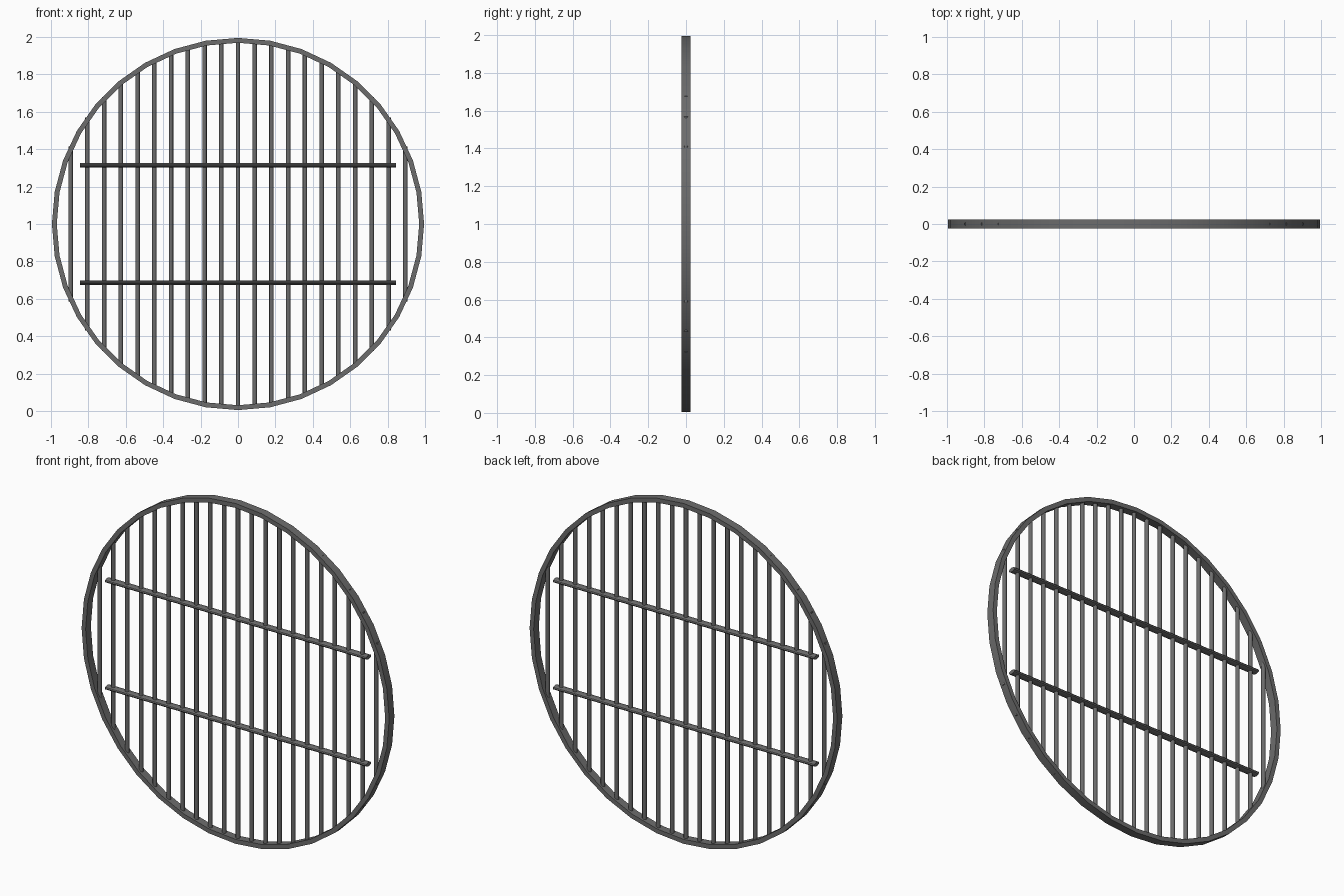
import bpy
import bmesh
from math import sqrt, pi
from mathutils import Matrix, Vector

cube = bpy.data.objects.get("Cube")
if cube:
    bpy.data.objects.remove(cube, do_unlink=True)

metal = bpy.data.materials.new("dark_grey_metal")
metal.use_nodes = True
COLOUR = (0.15, 0.15, 0.15, 1)
metal.diffuse_color = COLOUR
metal.node_tree.nodes["Principled BSDF"].inputs["Base Color"].default_value = COLOUR

CENTRE = Vector((0, 0, 1))
RADIUS = 0.995
ROD = 0.012


def finish(name, bm):
    """Turn a bmesh into a smooth-shaded object with sharp rims."""
    bmesh.ops.recalc_face_normals(bm, faces=bm.faces)
    mesh = bpy.data.meshes.new(name)
    bm.to_mesh(mesh)
    bm.free()
    mesh.materials.append(metal)
    obj = bpy.data.objects.new(name, mesh)
    bpy.context.collection.objects.link(obj)
    bpy.ops.object.select_all(action="DESELECT")
    obj.select_set(True)
    bpy.context.view_layer.objects.active = obj
    bpy.ops.object.shade_smooth_by_angle(angle=0.6)
    return obj


def rod(name, location, length, rotation=Matrix(), depth=1.0):
    """Capped rod, stretched front to back by depth."""
    bm = bmesh.new()
    place = Matrix.Translation(location) @ Matrix.Diagonal((1, depth, 1, 1)) @ rotation
    bmesh.ops.create_cone(bm, cap_ends=True, segments=12, radius1=ROD,
                          radius2=ROD, depth=length, matrix=place)
    return finish(name, bm)


# Outer ring: a rectangular section spun round the y axis
bm = bmesh.new()
section = [(RADIUS, -0.024), (RADIUS, 0.024), (RADIUS - 0.026, 0.024), (RADIUS - 0.026, -0.024)]
verts = [bm.verts.new(CENTRE + Vector((x, y, 0))) for x, y in section]
edges = [bm.edges.new((verts[i], verts[i - 1])) for i in range(len(verts))]
bmesh.ops.spin(bm, geom=verts + edges, cent=CENTRE, axis=(0, 1, 0),
               angle=2 * pi, steps=36, use_merge=True)
bmesh.ops.remove_doubles(bm, verts=bm.verts, dist=0.0001)
finish("outer_ring", bm)

# Vertical rods, each reaching the ring
for i in range(-10, 11):
    x = i * 0.0895
    half = sqrt((RADIUS - 0.009) ** 2 - x * x)
    rod(f"vertical_rod_{i + 11}", CENTRE + Vector((x, 0, 0)), 2 * half)

# Two deeper cross bars
sideways = Matrix.Rotation(pi / 2, 4, "Y")
for name, z in (("lower_cross_bar", -0.313), ("upper_cross_bar", 0.313)):
    rod(name, CENTRE + Vector((0, 0, z)), 1.69, sideways, 2.0)
